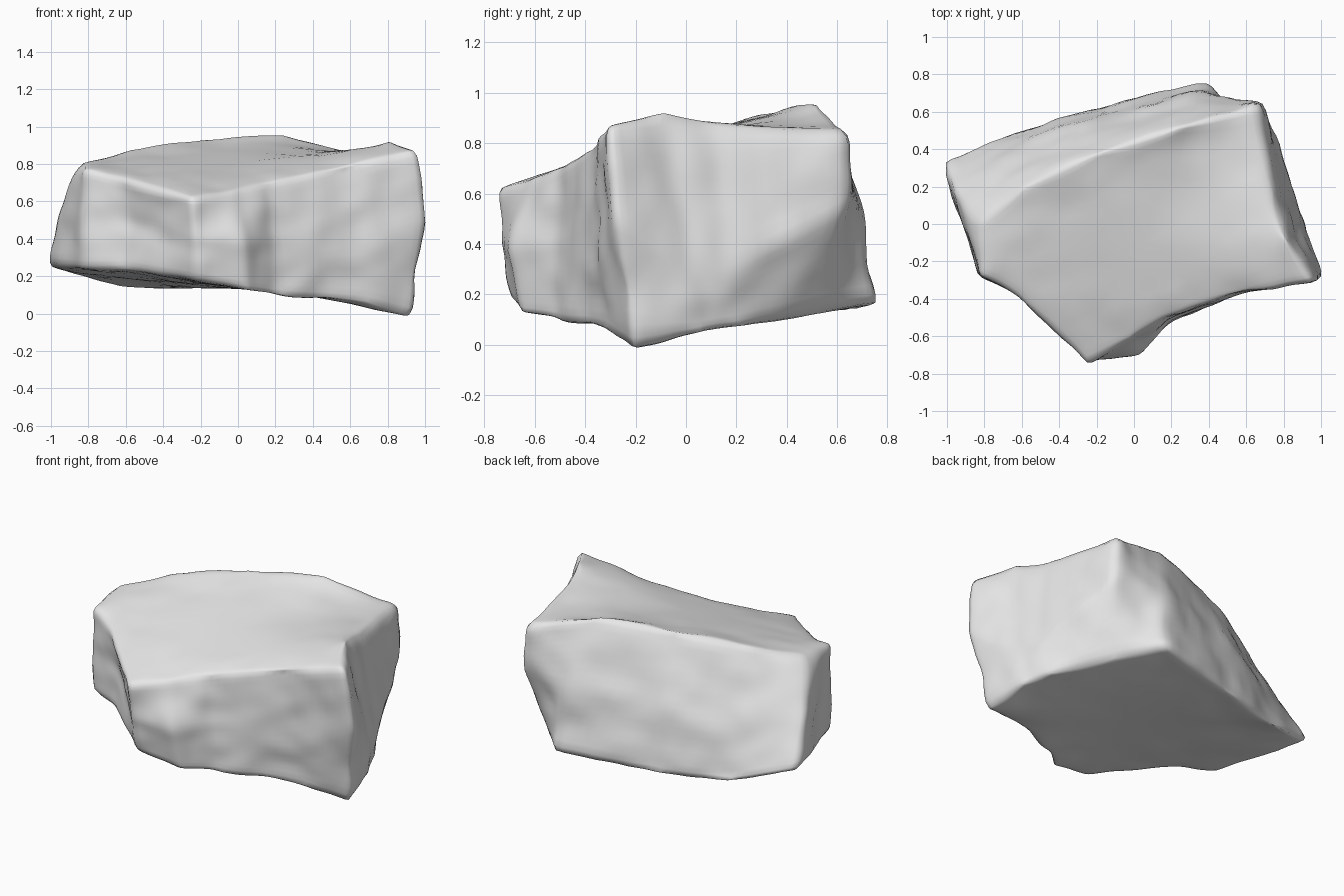
import bpy
import bmesh
from mathutils import Vector, noise

default_cube = bpy.data.objects.get("Cube")
if default_cube:
    bpy.data.objects.remove(default_cube, do_unlink=True)

# Corners of the block, counter-clockwise:
# upper point, lower point, belly push, belly height share
CORNERS = [
    ((-.25, -.76, .62), (-.22, -.69, .18), .02, .5),
    ((-.02, -.61, .66), (.06, -.66, .12), .06, .5),
    ((.15, -.49, .69), (.22, -.5, .1), .03, .5),
    ((.58, -.37, .79), (.7, -.31, .06), 0, .5),
    ((.97, -.31, .88), (.93, -.21, -.03), .06, .6),
    ((.82, -.09, .94), (.88, .06, .05), .04, .25),
    ((.75, .15, .87), (.82, .2, .07), .05, .3),
    ((.67, .65, .85), (.58, .51, .12), .09, .6),
    ((.25, .52, .97), (.41, .78, .16), .05, .5),
    ((-.2, .39, .945), (-.25, .62, .13), .04, .5),
    ((-.6, .2, .88), (-.65, .5, .13), .04, .5),
    ((-.84, 0, .81), (-1.03, .36, .25), .05, .5),
    ((-.83, -.28, .78), (-.84, -.27, .23), 0, .5),
    ((-.58, -.4, .71), (-.6, -.37, .24), -.04, .5),
]


def belly(top, bottom, push, share):
    """Point partway up a corner, pushed away from the vertical axis."""
    point = Vector(bottom).lerp(Vector(top), share)
    outward = Vector((point.x, point.y, 0)).normalized()
    return point + outward * push


def smooth(bm, verts, steps):
    for step in range(steps):
        bmesh.ops.smooth_vert(bm, verts=verts, factor=.5,
                              use_axis_x=True, use_axis_y=True, use_axis_z=True)


bm = bmesh.new()

# Coarse block: three rings joined by side faces, closed by two fans
upper = [bm.verts.new(corner[0]) for corner in CORNERS]
middle = [bm.verts.new(belly(*corner)) for corner in CORNERS]
lower = [bm.verts.new(corner[1]) for corner in CORNERS]
top_centre = bm.verts.new((0, -.05, .83))
base_centre = bm.verts.new((0, 0, .11))
count = len(CORNERS)
for i in range(count):
    j = (i + 1) % count
    bm.faces.new((lower[i], lower[j], middle[j], middle[i]))
    bm.faces.new((middle[i], middle[j], upper[j], upper[i]))
    bm.faces.new((upper[i], upper[j], top_centre)).smooth = True
    bm.faces.new((lower[j], lower[i], base_centre)).smooth = True

# Fine mesh; the top and base are relaxed into even sheets inside their rims
bmesh.ops.subdivide_edges(bm, edges=bm.edges[:], cuts=9, use_grid_fill=True)
sheets = [v for v in bm.verts if all(f.smooth for f in v.link_faces)]
smooth(bm, sheets, 250)

# Worn edges
smooth(bm, bm.verts[:], 3)
bmesh.ops.recalc_face_normals(bm, faces=bm.faces[:])
bm.normal_update()

# Weathered surface: broad dents and small chips, calmer on the top and base
shifts = []
for v in bm.verts:
    rough = .026 * noise.noise(v.co * 3.5) + .012 * noise.noise(v.co * 8)
    calm = 1 - .6 * abs(v.normal.z)
    shifts.append(v.normal * rough * calm)
for v, shift in zip(bm.verts, shifts):
    v.co += shift

mesh = bpy.data.meshes.new("boulder")
bm.to_mesh(mesh)
bm.free()
boulder = bpy.data.objects.new("boulder", mesh)
bpy.context.collection.objects.link(boulder)
mesh.polygons.foreach_set("use_smooth", [True] * len(mesh.polygons))

# Plain stone colour
stone = bpy.data.materials.new("pale grey stone")
stone.use_nodes = True
colour = (.8, .8, .8, 1)
stone.diffuse_color = colour
stone.node_tree.nodes["Principled BSDF"].inputs["Base Color"].default_value = colour
mesh.materials.append(stone)
